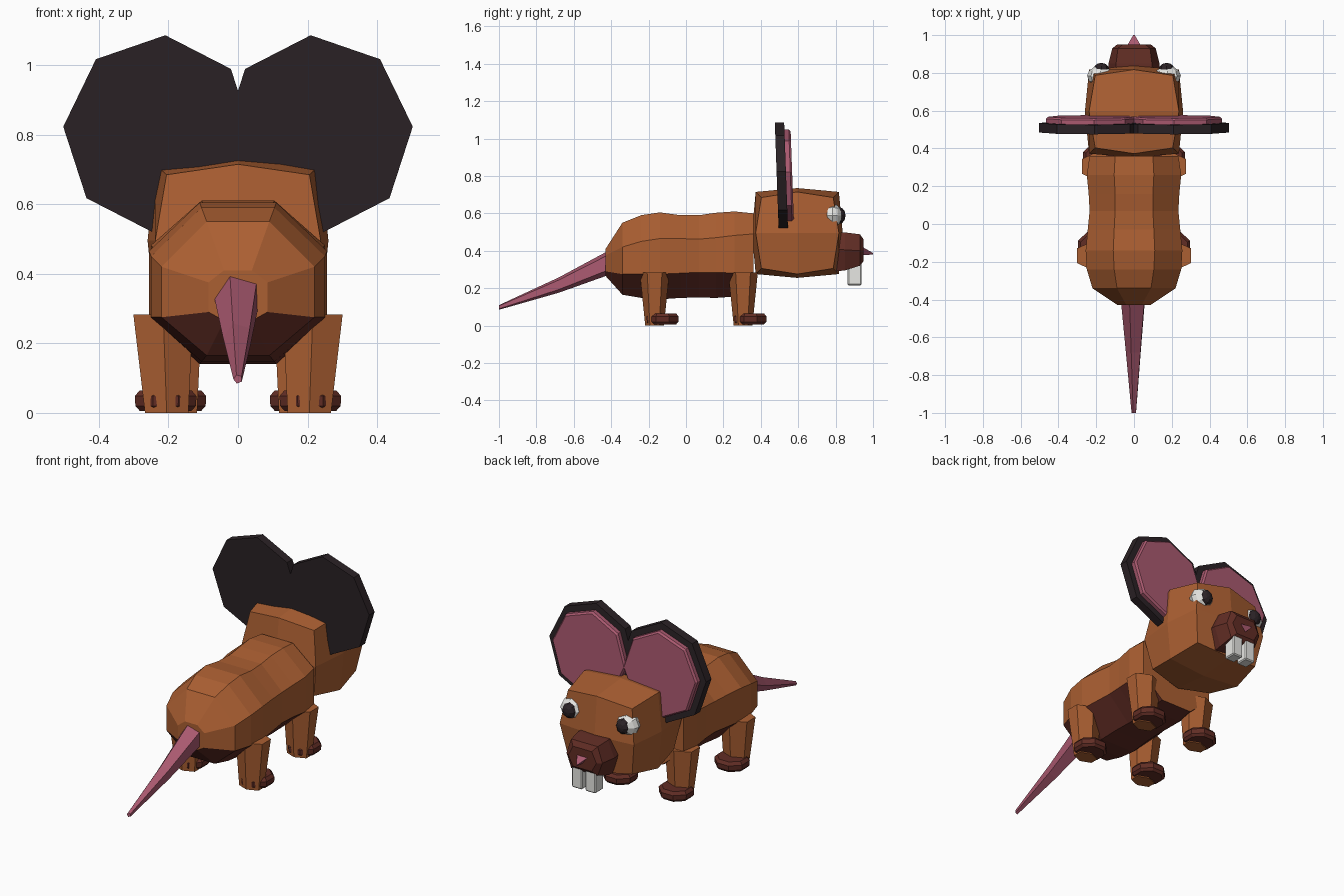
import bpy, bmesh
from math import sin, cos, pi, radians
from mathutils import Vector

if "Cube" in bpy.data.objects:
    bpy.data.objects.remove(bpy.data.objects["Cube"])


def material(name, rgb):
    m = bpy.data.materials.new(name)
    m.diffuse_color = (*rgb, 1)
    m.use_nodes = True
    m.node_tree.nodes["Principled BSDF"].inputs["Base Color"].default_value = m.diffuse_color
    return m


FUR = material("fur", (0.41, 0.115, 0.032))
DARK = material("dark_fur", (0.12, 0.026, 0.018))
PINK = material("pink_skin", (0.40, 0.10, 0.16))
BLACK = material("black", (0.024, 0.016, 0.019))
WHITE = material("white", (0.8, 0.8, 0.77))


def finish(bm, name, *mats):
    bmesh.ops.recalc_face_normals(bm, faces=bm.faces)
    me = bpy.data.meshes.new(name)
    bm.to_mesh(me)
    bm.free()
    for m in mats:
        me.materials.append(m)
    ob = bpy.data.objects.new(name, me)
    bpy.context.collection.objects.link(ob)
    return ob


def loft(name, rings, *mats, dark_sides=()):
    """Skin equal-length rings of points and cap both ends."""
    bm = bmesh.new()
    rows = [[bm.verts.new(p) for p in r] for r in rings]
    n = len(rows[0])
    for a, b in zip(rows, rows[1:]):
        for i in range(n):
            j = (i + 1) % n
            f = bm.faces.new((a[i], a[j], b[j], b[i]))
            f.material_index = 1 if i in dark_sides else 0
    bm.faces.new(rows[0])
    bm.faces.new(rows[-1])
    return finish(bm, name, *mats)


def ring_z(cx, cy, z, rx, ry, n, turn=0.0):
    return [(cx + rx * cos(turn + 2 * pi * i / n), cy + ry * sin(turn + 2 * pi * i / n), z) for i in range(n)]


def ring_y(cx, y, cz, rx, rz, n, turn=0.0):
    return [(cx + rx * cos(turn + 2 * pi * i / n), y, cz + rz * sin(turn + 2 * pi * i / n)) for i in range(n)]


# Body: y, half width, top half width, then z of top, upper side, lower side, bottom
sections = [
    (-0.43, 0.085, 0.04, 0.41, 0.375, 0.29, 0.265),
    (-0.34, 0.22, 0.09, 0.55, 0.42, 0.275, 0.165),
    (-0.24, 0.25, 0.105, 0.59, 0.45, 0.275, 0.148),
    (-0.14, 0.256, 0.11, 0.605, 0.465, 0.275, 0.14),
    (-0.03, 0.245, 0.105, 0.59, 0.465, 0.28, 0.148),
    (0.07, 0.235, 0.10, 0.59, 0.462, 0.285, 0.15),
    (0.16, 0.24, 0.10, 0.603, 0.47, 0.285, 0.148),
    (0.26, 0.25, 0.105, 0.61, 0.482, 0.28, 0.155),
    (0.36, 0.235, 0.10, 0.60, 0.49, 0.285, 0.17)]
rings = [[(t, y, a), (w, y, b), (w, y, c), (t, y, d), (-t, y, d), (-w, y, c), (-w, y, b), (-t, y, a)]
         for y, w, t, a, b, c, d in sections]
loft("body", rings, FUR, DARK, dark_sides=(2, 3, 4))

# Tail
loft("tail", [ring_y(0, y, z, r, r, 5, radians(110)) for y, z, r in
              [(-0.41, 0.338, 0.069), (-0.68, 0.217, 0.043), (-1.0, 0.097, 0.013)]], PINK)

# Head: rounded cube on a 3 x 3 x 3 lattice
bm = bmesh.new()
bmesh.ops.create_cube(bm, size=2)
bmesh.ops.subdivide_edges(bm, edges=bm.edges[:], cuts=1, use_grid_fill=True)
scale = {1: 1.0, 2: 0.915, 3: 0.79}
for v in bm.verts:
    s = scale[sum(abs(c) > 0.5 for c in v.co)]
    v.co = Vector((0.26 * v.co.x * s, 0.595 + 0.243 * v.co.y * s, 0.495 + 0.24 * v.co.z * s))
finish(bm, "head", FUR)

# Snout: hexagonal sections along y
snout = []
for y, w, t, top, mid, bot in [(0.76, 0.13, 0.09, 0.50, 0.41, 0.285), (0.85, 0.135, 0.095, 0.498, 0.405, 0.295),
                               (0.93, 0.115, 0.085, 0.488, 0.40, 0.32), (0.95, 0.09, 0.06, 0.46, 0.40, 0.345)]:
    snout.append([(t, y, top), (w, y, mid), (t, y, bot), (-t, y, bot), (-w, y, mid), (-t, y, top)])
loft("snout", snout, DARK)

# Nose: small triangular spike
loft("nose", [[(-0.042, 0.935, 0.425), (0.042, 0.935, 0.425), (0, 0.935, 0.375)],
              [(-0.004, 1.0, 0.388), (0.004, 1.0, 0.388), (0, 1.0, 0.38)]], PINK)

for side, sx in (("left", -1), ("right", 1)):
    # Teeth
    bm = bmesh.new()
    bmesh.ops.create_cube(bm, size=1)
    for v in bm.verts:
        v.co = (sx * 0.043 + 0.066 * v.co.x, 0.902 + 0.075 * v.co.y, 0.285 + 0.14 * v.co.z)
    bmesh.ops.bevel(bm, geom=bm.edges[:], offset=0.006, segments=1, affect='EDGES')
    finish(bm, side + "_tooth", WHITE)

    # Eyeball and pupil
    for name, c, r, m in (("eye", (0.178, 0.784, 0.588), (0.07, 0.053, 0.063), WHITE),
                          ("pupil", (0.173, 0.818, 0.588), (0.042, 0.035, 0.046), BLACK)):
        bm = bmesh.new()
        bmesh.ops.create_uvsphere(bm, u_segments=8, v_segments=6, radius=1)
        for v in bm.verts:
            x, z, y = v.co
            v.co = (sx * c[0] + r[0] * x, c[1] + r[1] * y, c[2] + r[2] * z)
        finish(bm, side + "_" + name, m)

    # Ear: dark octagonal plate and pink inner plate, leaning slightly back
    for name, r, layers, m in (("ear", 0.275, ((0.485, 1), (0.535, 1)), BLACK),
                               ("inner_ear", 0.238, ((0.53, 1), (0.558, 1), (0.568, 0.96)), PINK)):
        ear = []
        for y, k in layers:
            pts = ring_y(0.228, y, 0.803, r * k, 1.03 * r * k, 8, radians(4))
            ear.append([(sx * px, py - 0.036 * (pz - 0.803), pz) for px, py, pz in pts])
        loft(side + "_" + name, ear, m)

    # Legs and feet
    for end, cx, cy, fx, fy in (("rear", 0.215, -0.168, 0.208, -0.125), ("front", 0.19, 0.305, 0.18, 0.345)):
        leg = [ring_z(sx * (cx - dx), cy, z, rx, ry, 6, pi / 6) for z, rx, ry, dx in
               [(0.0, 0.072, 0.05, 0.01), (0.283, 0.099, 0.079, 0)]]
        loft(f"{end}_{side}_leg", leg, FUR)
        foot = [ring_z(sx * fx, fy, z, 0.096 * k, 0.093 * k, 8, pi / 8) for z, k in
                [(0.006, 0.84), (0.02, 0.98), (0.048, 1.0), (0.065, 0.84)]]
        loft(f"{end}_{side}_foot", foot, DARK)
